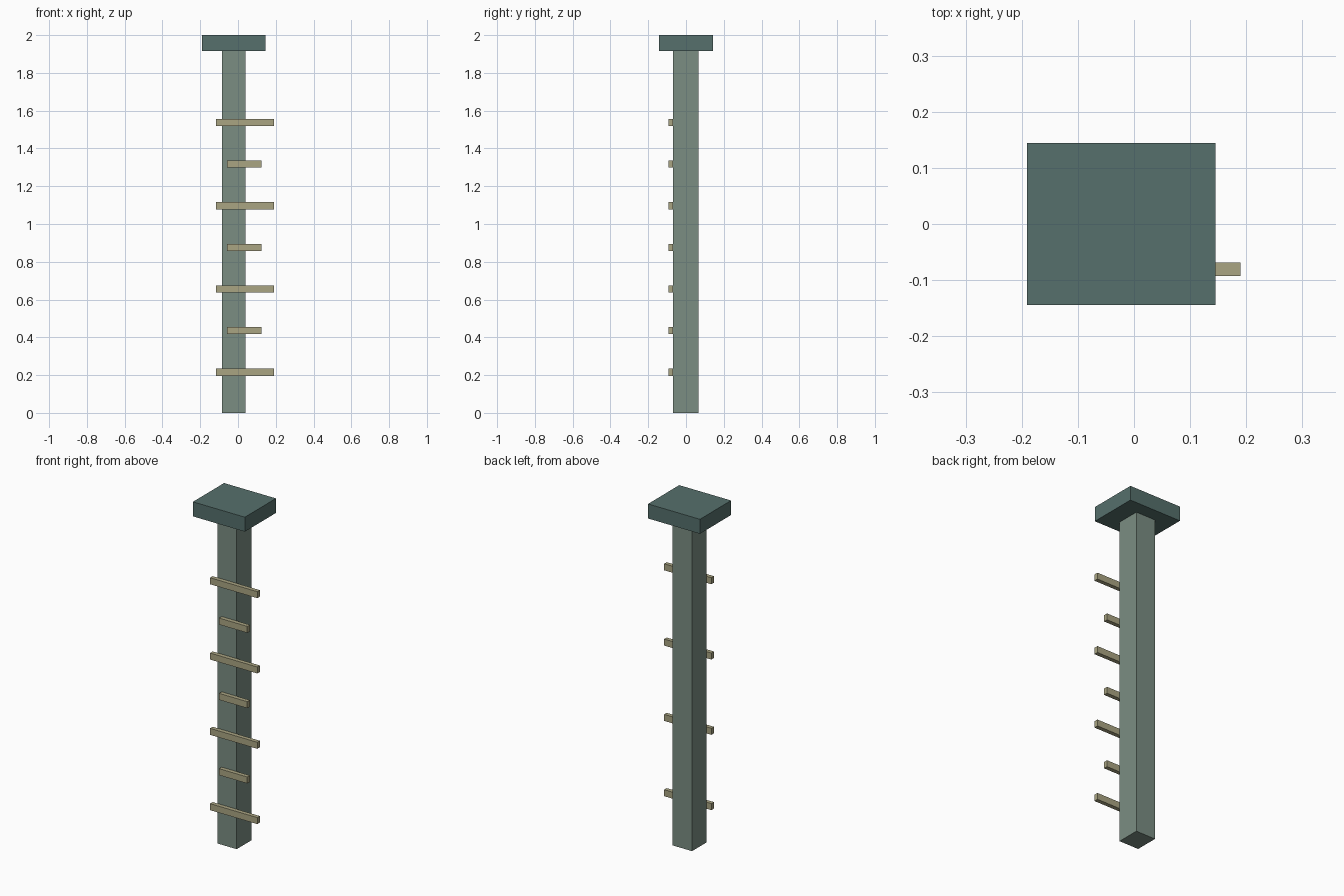
import bpy

if "Cube" in bpy.data.objects:
    bpy.data.objects.remove(bpy.data.objects["Cube"])


def material(name, color):
    mat = bpy.data.materials.new(name)
    mat.diffuse_color = (*color, 1.0)
    mat.use_nodes = True
    mat.node_tree.nodes["Principled BSDF"].inputs["Base Color"].default_value = mat.diffuse_color
    return mat


def box(name, x, y, z, mat):
    """Box spanning the given (min, max) ranges."""
    spans = (x, y, z)
    bpy.ops.mesh.primitive_cube_add(size=1)
    obj = bpy.context.object
    obj.name = name
    center = [(a + b) / 2 for a, b in spans]
    size = [b - a for a, b in spans]
    for v in obj.data.vertices:
        v.co = [c + s * k for c, s, k in zip(center, size, v.co)]
    obj.data.materials.append(mat)
    return obj


post_green = material("grey green", (0.196, 0.270, 0.224))
cap_teal = material("dark teal", (0.092, 0.162, 0.150))
rung_tan = material("khaki", (0.402, 0.376, 0.226))

# Square post and wide cap
box("post", (-0.086, 0.040), (-0.069, 0.067), (0.0, 1.915), post_green)
box("cap", (-0.191, 0.145), (-0.144, 0.144), (1.915, 2.0), cap_teal)

# Rungs on the front face, alternating long and short
for i in range(7):
    z = 0.215 + i * 0.2204
    x = (-0.057, 0.125) if i % 2 else (-0.116, 0.190)
    box(f"rung_{i + 1}", x, (-0.093, -0.069), (z - 0.019, z + 0.019), rung_tan)
